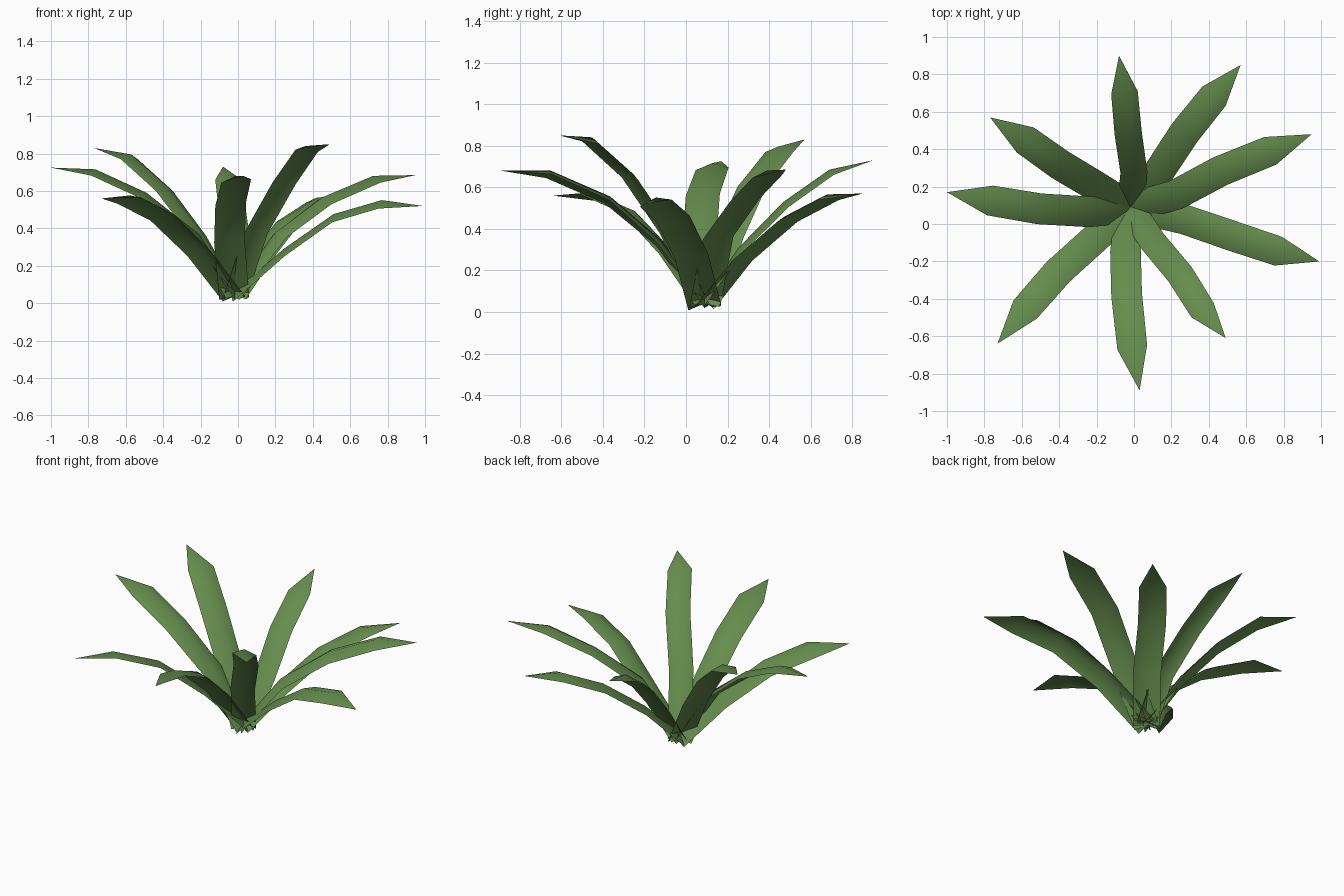
import bpy, bmesh
from mathutils import Vector

if "Cube" in bpy.data.objects:
    bpy.data.objects.remove(bpy.data.objects["Cube"])

green = bpy.data.materials.new("leaf_green")
green.diffuse_color = (0.13, 0.265, 0.075, 1)
green.use_nodes = True
green.node_tree.nodes["Principled BSDF"].inputs["Base Color"].default_value = green.diffuse_color

CENTRE = Vector((-0.02, 0.09, 0.035))
HALF_WIDTHS = (0.08, 0.082, 0.083, 0.081)   # root to last bend
ARCH = (0.03, 0.03, 0.03, 0.028)            # midrib height above the edges
UP = Vector((0, 0, 1))

# midrib of each leaf from first bend to tip, roll (left edge raised), width scale
LEAVES = [
    ([(0.00, 0.26, 0.30), (-0.03, 0.475, 0.52), (-0.05, 0.695, 0.675), (-0.08, 0.90, 0.73)], 0, 0.88),
    ([(0.12, 0.26, 0.26), (0.265, 0.48, 0.45), (0.425, 0.68, 0.555), (0.57, 0.85, 0.57)], 0, 1),
    ([(0.21, 0.15, 0.37), (0.455, 0.28, 0.555), (0.725, 0.39, 0.67), (0.95, 0.48, 0.685)], 0.12, 1),
    ([(0.25, 0.03, 0.28), (0.515, -0.06, 0.465), (0.77, -0.145, 0.54), (0.99, -0.20, 0.52)], 0.22, 1),
    ([(0.09, -0.08, 0.39), (0.24, -0.26, 0.655), (0.363, -0.455, 0.83), (0.49, -0.61, 0.85)], -0.1, 0.88),
    ([(-0.045, -0.13, 0.34), (-0.04, -0.37, 0.545), (-0.01, -0.655, 0.67), (0.03, -0.89, 0.68)], 0.12, 1),
    ([(-0.20, -0.07, 0.28), (-0.40, -0.25, 0.475), (-0.58, -0.455, 0.565), (-0.73, -0.64, 0.56)], 0.22, 1),
    ([(-0.215, 0.065, 0.36), (-0.495, 0.08, 0.58), (-0.765, 0.125, 0.705), (-1.00, 0.17, 0.725)], -0.08, 1),
    ([(-0.20, 0.20, 0.37), (-0.385, 0.31, 0.615), (-0.575, 0.445, 0.785), (-0.77, 0.57, 0.83)], 0, 1),
]


def leaf(name, points, roll, width):
    """Single-sided arched strap leaf, three vertices across, pointed tip."""
    pts = [Vector(p) for p in points]
    out = pts[0] - CENTRE
    out.z = 0
    pts.insert(0, CENTRE - out.normalized() * 0.012)   # roots cross the centre
    bm = bmesh.new()
    rows = []
    for i, p in enumerate(pts[:-1]):
        along = pts[i + 1] - pts[max(i - 1, 0)]
        left = UP.cross(along).normalized()
        normal = along.cross(left).normalized()
        left = (left + normal * roll).normalized()
        side = left * HALF_WIDTHS[i] * width
        drop, lift = normal * ARCH[i] * 0.6, normal * ARCH[i] * 0.4
        rows.append([bm.verts.new(q) for q in
                     (p - side - drop, p + lift, p + side - drop)])
    tip = bm.verts.new(pts[-1])
    for a, b in zip(rows, rows[1:]):
        for k in (0, 1):
            bm.faces.new((a[k], b[k], b[k + 1], a[k + 1]))
    for k in (0, 1):
        bm.faces.new((rows[-1][k], tip, rows[-1][k + 1]))
    for f in bm.faces:
        f.smooth = True
    # make the upper side the outside
    bm.normal_update()
    if sum(f.normal.z for f in bm.faces) < 0:
        bmesh.ops.reverse_faces(bm, faces=bm.faces[:])
    mesh = bpy.data.meshes.new(name)
    bm.to_mesh(mesh)
    bm.free()
    mesh.materials.append(green)
    bpy.context.collection.objects.link(bpy.data.objects.new(name, mesh))


# rosette of leaves
for n, (points, roll, width) in enumerate(LEAVES, 1):
    leaf(f"leaf_{n}", points, roll, width)
